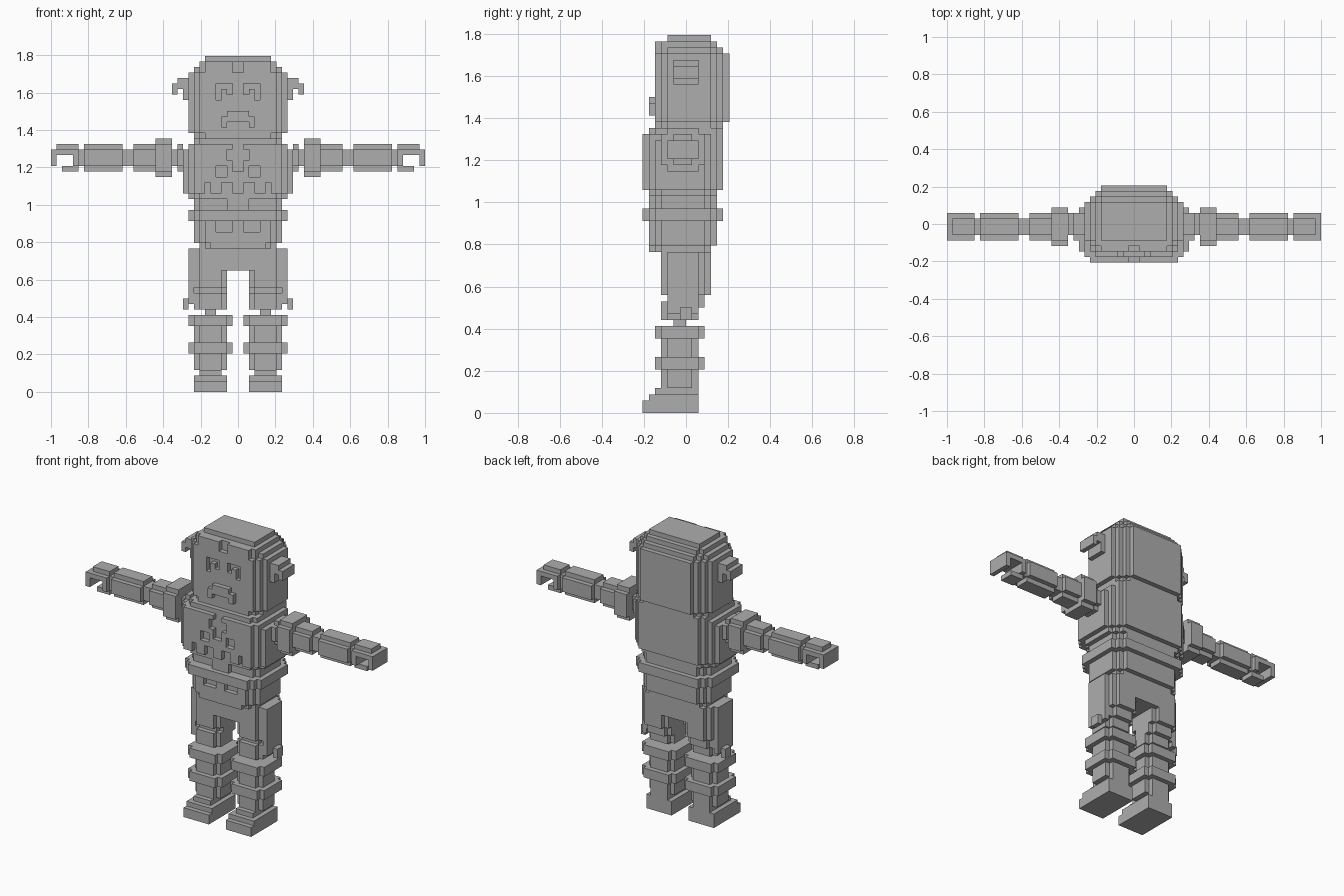
import bpy, bmesh
from itertools import product
from mathutils import Vector

cube = bpy.data.objects.get("Cube")
if cube:
    bpy.data.objects.remove(cube, do_unlink=True)

UNIT = 1 / 34          # edge of one block
owner = {}             # block cell -> part name


def box(part, x0, x1, y0, y1, z0, z1):
    """Fill a box of blocks; part=None carves instead."""
    for cell in product(range(x0, x1), range(y0, y1), range(z0, z1)):
        if part is None:
            owner.pop(cell, None)
        else:
            owner.setdefault(cell, part)


def pair(part, x0, x1, *rest):
    """Fill (or carve) a box on the left and its mirror on the right."""
    box(part and "left_" + part, x0, x1, *rest)
    box(part and "right_" + part, -x1, -x0, *rest)


def centred(part, half, *rest):
    box(part, -half, half, *rest)


def rounded(part, half, y0, y1, z0, z1, front, back):
    """Centred block whose vertical corners step inward."""
    centred(part, half, y0 + front, y1 - back, z0, z1)
    for i in range(1, front + 1):
        centred(part, half - i, y0 + front - i, y1 - back, z0, z1)
    for i in range(1, back + 1):
        centred(part, half - i, y0 + front, y1 - back + i, z0, z1)


def limb_ring(part, x0, x1, y0, y1, z0, z1):
    """Mirrored vertical segment with notched corners."""
    pair(part, x0 + 1, x1 - 1, y0, y1, z0, z1)
    pair(part, x0, x1, y0 + 1, y1 - 1, z0, z1)


def arm_ring(part, x0, x1, y0, y1, z0, z1):
    """Mirrored sideways segment with notched corners."""
    pair(part, x0, x1, y0 + 1, y1 - 1, z0, z1)
    pair(part, x0, x1, y0, y1, z0 + 1, z1 - 1)


# Head with stepped crown
rounded("head", 9, -5, 7, 47, 58, 2, 3)
rounded("head", 8, -5, 6, 58, 59, 2, 2)
rounded("head", 7, -5, 5, 59, 60, 1, 1)
centred("head", 6, -3, 4, 60, 61)
rounded("neck", 8, -5, 6, 46, 47, 2, 2)

# Face: sunken eyes and brows, raised mouth
pair(None, 1, 4, -5, -4, 55, 56)
pair(None, 3, 4, -5, -4, 53, 55)
pair(None, 1, 2, -5, -4, 54, 55)
centred(None, 1, -5, -4, 58, 60)
centred("mouth", 2, -6, -5, 49, 51)
centred("mouth", 3, -6, -5, 48, 50)
centred(None, 2, -6, -5, 48, 49)

# Ears curling outward
pair("ear", 9, 11, -2, 2, 55, 57)
pair("ear", 9, 10, -2, 2, 53, 55)
pair("ear", 11, 12, -2, 2, 54, 56)

# Torso
rounded("torso", 10, -7, 6, 36, 44, 2, 3)
rounded("torso", 9, -7, 6, 44, 45, 1, 2)
rounded("torso", 8, -6, 6, 45, 46, 1, 1)
rounded("torso", 9, -6, 5, 35, 36, 2, 2)
rounded("torso", 8, -5, 5, 33, 35, 1, 2)

# Chest relief
centred(None, 1, -7, -6, 40, 45)
pair(None, 1, 2, -7, -6, 42, 44)
pair(None, 2, 4, -7, -6, 39, 41)
pair(None, 1, 3, -7, -6, 36, 38)
pair(None, 5, 6, -7, -6, 36, 38)
centred("chest_clasp", 2, -6, -5, 33, 36)

# Belt and hips
rounded("belt", 9, -7, 6, 31, 33, 2, 2)
rounded("hips", 8, -6, 5, 27, 31, 2, 2)
rounded("hips", 7, -6, 4, 26, 27, 2, 1)
pair(None, 1, 4, -6, -5, 29, 31)
rounded("hips", 8, -4, 4, 22, 26, 1, 1)

# Legs
limb_ring("thigh", 2, 8, -4, 4, 19, 26)
limb_ring("thigh", 2, 8, -3, 3, 17, 20)
limb_ring("thigh", 2, 8, -4, 2, 15, 18)
pair("thigh_panel", 8, 9, -3, 2, 16, 26)
pair("thigh_panel", 9, 10, -1, 1, 15, 17)
pair("knee", 4, 6, -2, 0, 14, 15)

# Boots with two raised cuffs and stepped toes
limb_ring("boot", 2, 8, -4, 2, 4, 14)
for z0, z1 in ((12, 14), (7, 9)):
    limb_ring("boot_cuff", 1, 9, -5, 3, z0, z1)
pair("boot", 2, 8, -7, 2, 0, 2)
pair("boot", 2, 8, -6, 2, 2, 3)
pair("boot", 3, 7, -5, 2, 3, 4)

# Arms
arm_ring("shoulder", 10, 11, -3, 2, 40, 45)
pair("shoulder", 11, 12, -2, 1, 41, 44)
arm_ring("shoulder_guard", 12, 15, -4, 3, 39, 46)
arm_ring("upper_arm", 15, 19, -3, 2, 40, 45)
pair("elbow", 19, 21, -2, 1, 41, 44)
arm_ring("forearm", 21, 28, -3, 2, 40, 45)
pair("wrist", 28, 29, -2, 1, 41, 44)

# Hands: palm with fingers curling down and a thumb below
arm_ring("hand", 29, 30, -3, 2, 40, 45)
pair("hand", 30, 33, -3, 2, 43, 44)
pair("hand", 30, 33, -2, 1, 44, 45)
pair("hand", 33, 34, -3, 2, 41, 44)
pair("hand", 30, 32, -2, 1, 40, 41)

# One flat colour
grey = bpy.data.materials.new("plain grey")
grey.use_nodes = True
tone = (0.42, 0.42, 0.42, 1)
grey.diffuse_color = tone
grey.node_tree.nodes["Principled BSDF"].inputs["Base Color"].default_value = tone


def build(part):
    """Skin the exposed sides of one part's blocks."""
    bm = bmesh.new()
    for cell in (c for c, name in owner.items() if name == part):
        for axis, side in product(range(3), (0, 1)):
            neighbour = list(cell)
            neighbour[axis] += 2 * side - 1
            if tuple(neighbour) in owner:
                continue
            corners = []
            for u, v in ((0, 0), (1, 0), (1, 1), (0, 1)):
                p = Vector(cell)
                p[axis] += side
                p[(axis + 1) % 3] += u
                p[(axis + 2) % 3] += v
                corners.append(bm.verts.new(p * UNIT))
            bm.faces.new(corners if side else corners[::-1])
    bmesh.ops.remove_doubles(bm, verts=bm.verts, dist=UNIT / 100)
    bmesh.ops.dissolve_limit(bm, angle_limit=0.01, verts=bm.verts, edges=bm.edges)
    mesh = bpy.data.meshes.new(part)
    bm.to_mesh(mesh)
    bm.free()
    mesh.materials.append(grey)
    bpy.context.collection.objects.link(bpy.data.objects.new(part, mesh))


for part in sorted(set(owner.values())):
    build(part)
